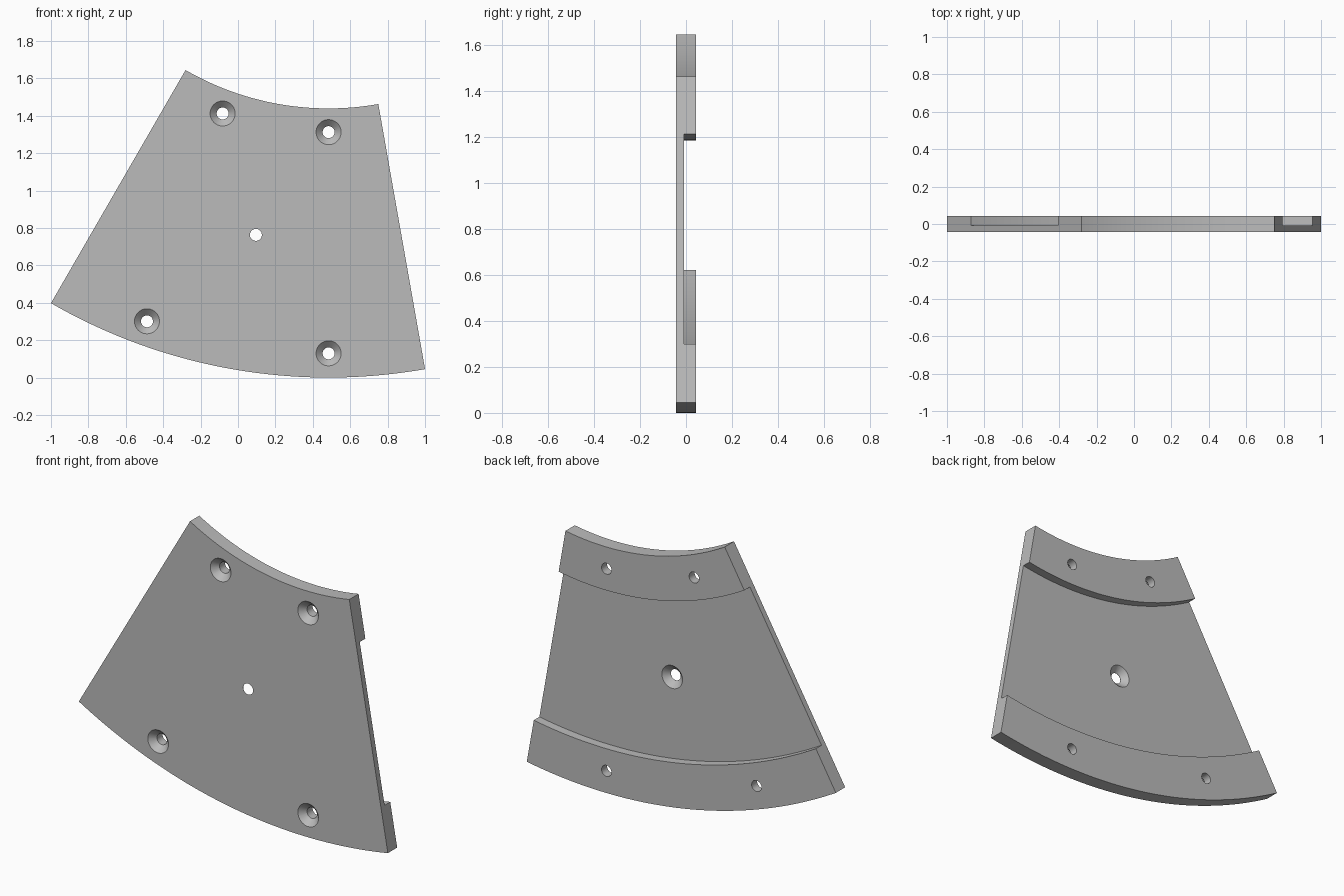
import bpy, bmesh
from math import sin, cos, pi, radians

if "Cube" in bpy.data.objects:
    bpy.data.objects.remove(bpy.data.objects["Cube"], do_unlink=True)

# Sector geometry: all arcs share one centre above the plate
R_OUT, R_IN = 2.969, 1.53
LIP_OUT, LIP_IN = 2.71, 1.784
CX, CZ = 0.4845, R_OUT
FRONT, FLOOR, BACK = -0.043, -0.009, 0.043
START, END, STEPS = -10, 30, 64
HOLE, SINK = 0.032, 0.067


def polar(r, deg, y):
    a = radians(deg)
    return (CX - r * sin(a), y, CZ - r * cos(a))


def loft(bm, loops, closed_ends=True):
    """Bridge equal closed loops of points and cap both ends."""
    rings = [[bm.verts.new(p) for p in loop] for loop in loops]
    n = len(rings[0])
    for a, b in zip(rings, rings[1:]):
        for i in range(n):
            j = (i + 1) % n
            bm.faces.new((a[i], a[j], b[j], b[i]))
    bm.faces.new(rings[0])
    bm.faces.new(rings[-1])


def make_object(name, bm):
    bmesh.ops.recalc_face_normals(bm, faces=bm.faces)
    mesh = bpy.data.meshes.new(name)
    bm.to_mesh(mesh)
    bm.free()
    obj = bpy.data.objects.new(name, mesh)
    bpy.context.collection.objects.link(obj)
    return obj


# Plate: channel cross-section swept along the arc
section = [(R_IN, FRONT), (R_OUT, FRONT), (R_OUT, BACK), (LIP_OUT, BACK),
           (LIP_OUT, FLOOR), (LIP_IN, FLOOR), (LIP_IN, BACK), (R_IN, BACK)]
bm = bmesh.new()
loft(bm, [[polar(r, START + (END - START) * k / STEPS, y) for r, y in section]
          for k in range(STEPS + 1)])
bmesh.ops.dissolve_limit(bm, angle_limit=radians(0.1),
                         verts=bm.verts, edges=bm.edges)
plate = make_object("sector_plate", bm)

# Countersunk screw holes: four sunk from the front, the middle one from the back
lip_mid_in, lip_mid_out = (R_IN + LIP_IN) / 2, (R_OUT + LIP_OUT) / 2
holes = [(r, a, FRONT, 1) for r in (lip_mid_in, lip_mid_out) for a in (0, 20)]
holes.append((2.24, 10, FLOOR, -1))
bm = bmesh.new()
for r, deg, face_y, inward in holes:
    x, _, z = polar(r, deg, 0)
    depth = SINK - HOLE if inward > 0 else 0.033
    slope = (SINK - HOLE) / depth
    steps = [(-0.01, SINK + 0.01 * slope), (depth, HOLE), (0.15, HOLE)]
    loft(bm, [[(x + rad * cos(2 * pi * i / 40), face_y + inward * d,
                z + rad * sin(2 * pi * i / 40)) for i in range(40)]
              for d, rad in steps])
cutter = make_object("hole_cutter", bm)
cutter.hide_render = True

# Cut the holes, then drop the helper
cut = plate.modifiers.new("screw_holes", "BOOLEAN")
cut.operation = "DIFFERENCE"
cut.solver = "EXACT"
cut.object = cutter
bpy.ops.object.select_all(action="DESELECT")
plate.select_set(True)
bpy.context.view_layer.objects.active = plate
bpy.ops.object.modifier_apply(modifier=cut.name)
bpy.data.objects.remove(cutter, do_unlink=True)

# Material and shading
grey = bpy.data.materials.new("plain_grey")
grey.use_nodes = True
colour = (0.5, 0.5, 0.5, 1)
grey.diffuse_color = colour
grey.node_tree.nodes["Principled BSDF"].inputs["Base Color"].default_value = colour
plate.data.materials.clear()
plate.data.materials.append(grey)
bpy.ops.object.shade_smooth_by_angle(angle=radians(30))
